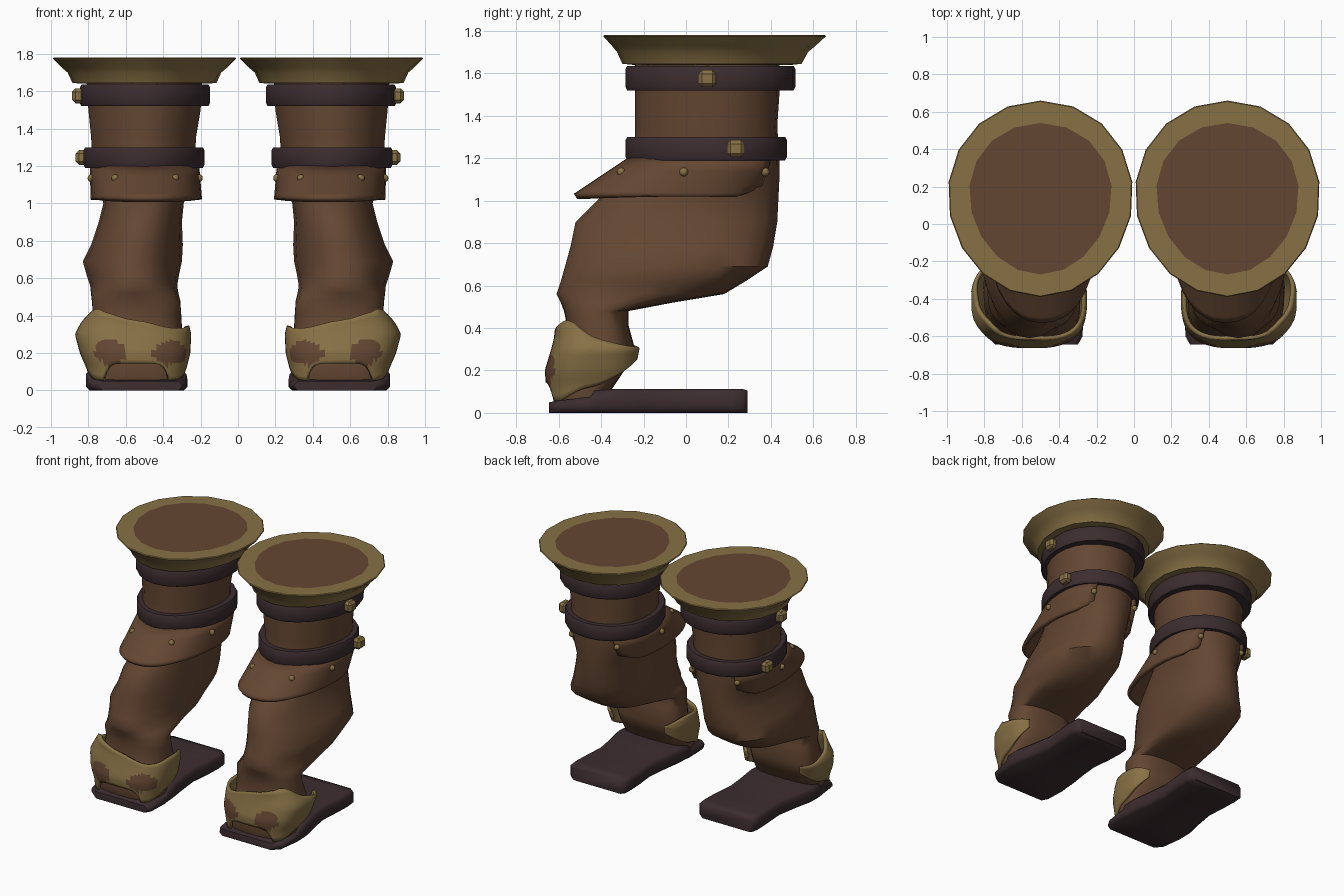
import bpy, bmesh, math
from mathutils import Vector

if "Cube" in bpy.data.objects:
    bpy.data.objects.remove(bpy.data.objects["Cube"])


def material(name, rgb):
    m = bpy.data.materials.new(name)
    m.diffuse_color = (*rgb, 1)
    m.use_nodes = True
    m.node_tree.nodes["Principled BSDF"].inputs["Base Color"].default_value = m.diffuse_color
    return m


LEATHER = material("brown leather", (0.127, 0.062, 0.032))
GOLD = material("dull gold", (0.245, 0.165, 0.060))
DARK = material("dark strap", (0.045, 0.026, 0.030))


def power(v, p):
    return math.copysign(abs(v) ** p, v)


def point(a, x0, x1, y0, y1, z, egg=0.1, p=1.0):
    """Point on an egg outline; angle 0 is the front, wider at the back."""
    s, c = power(math.sin(a), p), power(math.cos(a), p)
    return Vector(((x0 + x1) / 2 + (x1 - x0) / 2 * s * (1 - egg * c),
                   (y0 + y1) / 2 - (y1 - y0) / 2 * c, z))


def ring(n, *args, **kw):
    return [point(2 * math.pi * i / n, *args, **kw) for i in range(n)]


def finish(name, bm, mats, angle=35):
    """Make the object, smooth it and mirror it to the other leg."""
    bmesh.ops.recalc_face_normals(bm, faces=bm.faces)
    me = bpy.data.meshes.new(name)
    bm.to_mesh(me)
    bm.free()
    for m in mats:
        me.materials.append(m)
    ob = bpy.data.objects.new(name, me)
    bpy.context.collection.objects.link(ob)
    bpy.context.view_layer.objects.active = ob
    ob.select_set(True)
    bpy.ops.object.shade_smooth_by_angle(angle=math.radians(angle))
    ob.select_set(False)
    ob.modifiers.new("other_leg", 'MIRROR').use_mirror_merge = False
    return ob


def loft(rings, closed=True, caps=True, loop=False):
    bm = bmesh.new()
    rows = [[bm.verts.new(v) for v in r] for r in rings]
    n = len(rows[0])
    pairs = list(zip(rows, rows[1:])) + ([(rows[-1], rows[0])] if loop else [])
    for lo, hi in pairs:
        for i in range(n if closed else n - 1):
            j = (i + 1) % n
            bm.faces.new((lo[i], lo[j], hi[j], hi[i]))
    if caps:
        bm.faces.new(rows[0])
        bm.faces.new(rows[-1])
    return bm


# Flared gold rim with the leather filling on top
N = 18
bm = loft([ring(N, .16, .84, -.25, .50, 1.64),
           ring(N, .115, .885, -.30, .545, 1.645),
           ring(N, .09, .91, -.325, .575, 1.70),
           ring(N, .06, .94, -.345, .605, 1.725),
           ring(N, .005, .995, -.39, .66, 1.775, egg=.04),
           ring(N, .01, .99, -.385, .655, 1.78, egg=.04),
           ring(N, .12, .88, -.27, .54, 1.78, egg=.08)])
for f in bm.faces:
    if len(f.verts) > 4 and f.calc_center_median().z > 1.7:
        f.material_index = 1
finish("rim", bm, [GOLD, LEATHER])

# Leg: height, left, right, front, back, squareness
LEG = [(1.66, .19, .81, -.24, .44, 1), (1.50, .20, .80, -.24, .44, 1),
       (1.35, .225, .785, -.24, .43, 1), (1.20, .23, .78, -.24, .44, 1),
       (1.10, .26, .745, -.30, .44, .9), (1.00, .29, .72, -.42, .435, .9),
       (.90, .30, .745, -.52, .43, .9), (.78, .295, .785, -.545, .41, .9),
       (.69, .30, .83, -.57, .385, .9), (.62, .315, .81, -.59, .28, .9),
       (.56, .325, .79, -.61, .18, .85), (.52, .32, .785, -.59, -.06, .8),
       (.48, .31, .78, -.575, -.27, .8), (.41, .305, .775, -.56, -.27, .8),
       (.30, .30, .80, -.58, -.24, .75), (.20, .29, .80, -.61, -.29, .7),
       (.11, .29, .79, -.625, -.35, .65), (.05, .30, .78, -.61, -.38, .65)]
finish("leg", loft([ring(24, x0, x1, y0, y1, z, p=p)
                    for z, x0, x1, y0, y1, p in LEG]), [LEATHER], 50)

# Two straps around the shaft
for name, x0, x1, y0, y1, z0, z1 in [
        ("upper_strap", .15, .845, -.285, .515, 1.52, 1.635),
        ("lower_strap", .18, .825, -.285, .475, 1.19, 1.30)]:
    prof = [(.07, z0), (.008, z0), (0, z0 + .015),
            (0, z1 - .015), (.008, z1), (.07, z1)]
    finish(name, loft([ring(24, x0 + d, x1 - d, y0 + d, y1 - d, z)
                       for d, z in prof], caps=False, loop=True), [DARK], 50)

# Buckle plates on the outer side of the straps
for name, pos in [("upper_buckle", (.855, .10, 1.575)),
                  ("lower_buckle", (.835, .235, 1.245))]:
    bm = bmesh.new()
    bmesh.ops.create_cube(bm, size=1)
    bmesh.ops.scale(bm, vec=(.065, .085, .08), verts=bm.verts)
    bmesh.ops.bevel(bm, geom=bm.edges[:], offset=.018, segments=1,
                    affect='EDGES')
    bmesh.ops.translate(bm, vec=pos, verts=bm.verts)
    finish(name, bm, [GOLD])


# Flared flap, open at the back
def flap_point(a, t):
    return point(a, .225 - .015 * t, .775 - .005 * t, -.25 - .27 * t,
                 .43 - .05 * t, 1.20 - .18 * t, egg=.1, p=.85)


END = math.radians(150)
rows = []
for t in (0, .35, .7, .9, 1):
    rows.append([flap_point(END * (i / 14 - 1), t) for i in range(29)])
for i in range(29):
    lift = max(0, abs(i / 14 - 1) - .85) / .15
    rows[-1][i].z += .05 * lift
    rows[-2][i].z += .03 * lift
flap = finish("flap", loft(rows, closed=False, caps=False), [LEATHER], 50)
s = flap.modifiers.new("thickness", 'SOLIDIFY')
s.thickness, s.offset = .03, 0

# Studs along the flap
bm = bmesh.new()
for deg in (-147, -86, -34, 34, 86, 147):
    at = flap_point(math.radians(deg), .36)
    new = bmesh.ops.create_uvsphere(bm, u_segments=10, v_segments=6, radius=.021)
    out = Vector((at.x - .5, at.y - .05, 0)).normalized() * .015
    bmesh.ops.translate(bm, vec=at + out, verts=new["verts"])
finish("studs", bm, [GOLD])

# Gold toe guard wrapping the front, with leather showing through
COLS, ROWS = 52, 12
LEVELS = [(.04, .30, .79, -.64, -.30), (.12, .285, .80, -.65, -.25),
          (.20, .265, .835, -.655, -.21), (.30, .26, .862, -.625, -.19),
          (.36, .275, .83, -.61, -.20), (.46, .29, .77, -.61, -.23)]


def guard_point(a, z):
    for lo, hi in zip(LEVELS, LEVELS[1:]):
        if z <= hi[0]:
            break
    t = (z - lo[0]) / (hi[0] - lo[0])
    return point(a, *[u + (v - u) * t for u, v in zip(lo[1:], hi[1:])], z,
                 egg=0, p=.72)


rows = []
for r in range(ROWS + 1):
    row = []
    for c in range(COLS + 1):
        u = 2 * c / COLS - 1
        a = u * math.radians(140)
        side = max(0, abs(u) - .35) / .65
        top = .375 + .045 * math.sin(u * 5) * (1 - side) - .07 * side
        top += .03 * max(0, 1 - abs(u - .45) * 5)
        front = max(0, 1 - (abs(u) / .27) ** 4)
        bottom = .055 + .09 * front + .20 * side ** 1.3
        row.append(guard_point(a, bottom + (top - bottom) * r / ROWS))
    rows.append(row)
bm = loft(rows, closed=False, caps=False)
for f in bm.faces:
    p = f.calc_center_median()
    if p.y < -.5:
        for cx, cz in ((.37, .20), (.68, .205)):
            if ((p.x - cx) / .085) ** 2 + ((p.z - cz) / .065) ** 2 < 1:
                f.material_index = 1
guard = finish("toe_guard", bm, [GOLD, LEATHER], 40)
s = guard.modifiers.new("thickness", 'SOLIDIFY')
s.thickness, s.offset = .02, 0

# Sole: thin under the toe, thicker slab running back with a narrow waist
SOLE = [(-.645, .30, .74, .05), (-.60, .275, .79, .058), (-.45, .27, .81, .075),
        (-.43, .275, .812, .105), (-.34, .28, .81, .112), (-.20, .30, .78, .112),
        (-.05, .315, .755, .112), (.10, .30, .765, .112), (.22, .295, .77, .112),
        (.27, .30, .765, .112), (.29, .32, .745, .105)]
secs = []
for y, x0, x1, h in SOLE:
    b = .02
    secs.append([Vector((x, y, z)) for x, z in (
        (x0 + b, 0), (x1 - b, 0), (x1, b), (x1, h - b),
        (x1 - b, h), (x0 + b, h), (x0, h - b), (x0, b))])
finish("sole", loft(secs), [DARK], 50)
